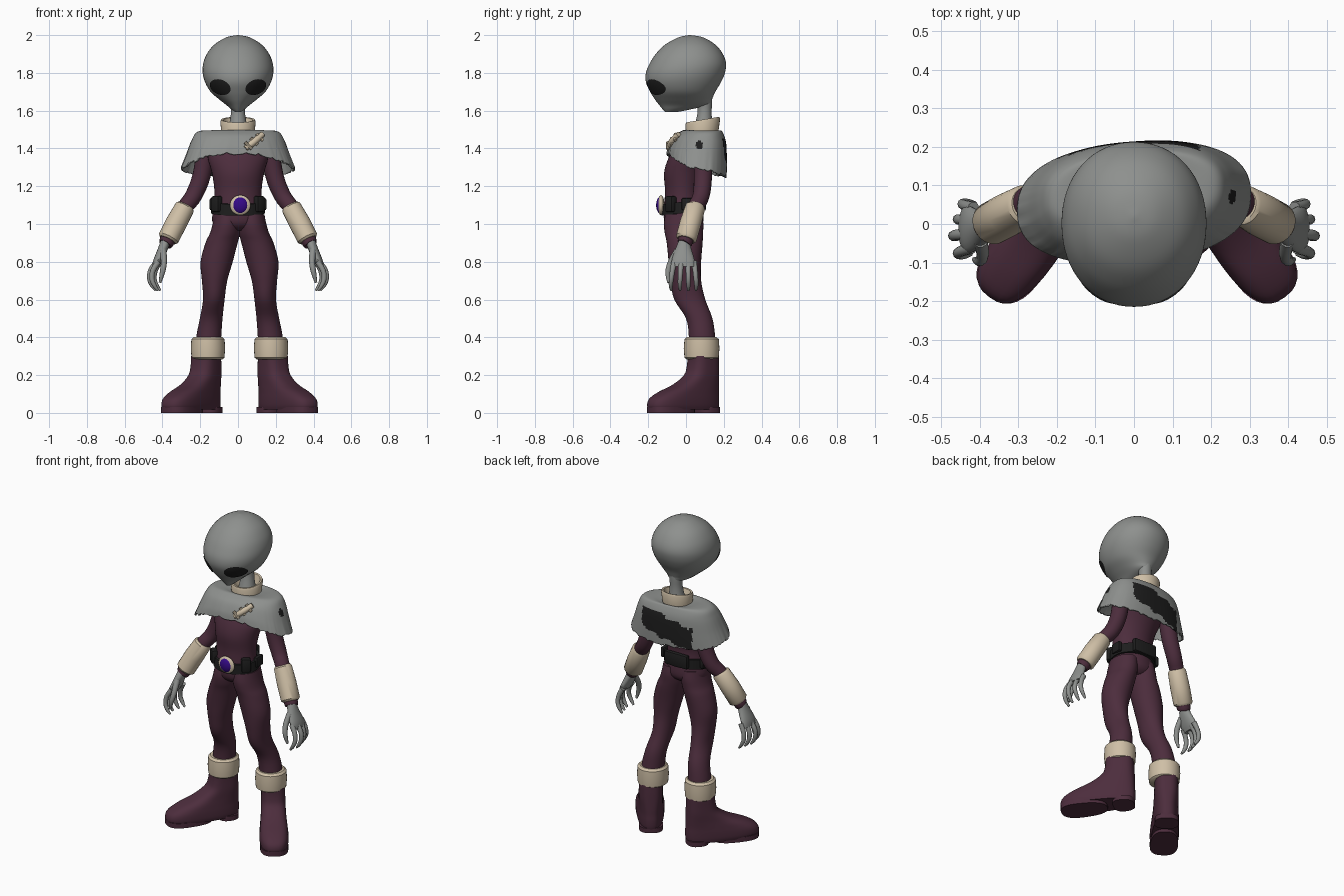
import bpy
import bmesh
import math
import random
from mathutils import Vector, Matrix
from mathutils.bvhtree import BVHTree

random.seed(4)
if "Cube" in bpy.data.objects:
    bpy.data.objects.remove(bpy.data.objects["Cube"])


def material(name, *rgb):
    mat = bpy.data.materials.new(name)
    mat.use_nodes = True
    mat.diffuse_color = (*rgb, 1)
    mat.node_tree.nodes["Principled BSDF"].inputs["Base Color"].default_value = (*rgb, 1)
    return mat


grey = material("grey skin and cloth", .27, .28, .27)
maroon = material("maroon suit", .073, .026, .046)
cream = material("cream trim", .62, .52, .38)
black = material("black leather", .013, .013, .013)
purple = material("purple gem", .036, .003, .25)


def finish(name, bm, mat, mirror=False, angle=40):
    """Turn a bmesh into a smooth shaded object, optionally mirrored across x."""
    bmesh.ops.recalc_face_normals(bm, faces=bm.faces)
    mesh = bpy.data.meshes.new(name)
    bm.to_mesh(mesh)
    bm.free()
    mesh.materials.append(mat)
    obj = bpy.data.objects.new(name, mesh)
    bpy.context.collection.objects.link(obj)
    bpy.ops.object.select_all(action='DESELECT')
    obj.select_set(True)
    bpy.context.view_layer.objects.active = obj
    bpy.ops.object.shade_smooth_by_angle(angle=math.radians(angle))
    if mirror:
        obj.modifiers.new("Mirror", 'MIRROR').use_mirror_merge = False
    return obj


def spline(keys, steps):
    """Catmull-Rom interpolation through rows of numbers."""
    rows = [Vector(k) for k in keys]
    out = []
    for i in range(len(rows) - 1):
        a, b, c, d = rows[max(i - 1, 0)], rows[i], rows[i + 1], rows[min(i + 2, len(rows) - 1)]
        for j in range(steps):
            t = j / steps
            out.append(b + (c - a) * t / 2 + (a * 2 - b * 5 + c * 4 - d) * t * t / 2
                       + (b * 3 - a - c * 3 + d) * t ** 3 / 2)
    return out + [rows[-1]]


def skin(rings, caps=True):
    """Bridge successive closed rings of points."""
    bm = bmesh.new()
    loops = [[bm.verts.new(p) for p in ring] for ring in rings]
    n = len(loops[0])
    for a, b in zip(loops, loops[1:]):
        for i in range(n):
            k = (i + 1) % n
            bm.faces.new((a[i], a[k], b[k], b[i]))
    if caps:
        bm.faces.new(loops[0])
        bm.faces.new(loops[-1])
    return bm


def oval(cx, rx, front, back, seg, power):
    """Points of a superellipse in plan, as (x, y, angle)."""
    cy, ry = (front + back) / 2, (back - front) / 2
    for i in range(seg):
        a = math.tau * i / seg
        c, s = math.cos(a), math.sin(a)
        yield (cx + rx * math.copysign(abs(c) ** (2 / power), c),
               cy + ry * math.copysign(abs(s) ** (2 / power), s), a)


def loft(name, keys, mat, steps=4, seg=32, power=2, tilt=0, taper=0, turn=Matrix(), mirror=False):
    """Stack horizontal ovals: rows of z, centre x, half width, front y, back y."""
    rings = []
    for z, cx, rx, front, back in spline(keys, steps):
        rings.append([turn @ Vector((x * (1 - taper * (y + .2)), y, z + tilt * (y - .085)))
                      for x, y, a in oval(cx, rx, front, back, seg, power)])
    return finish(name, skin(rings), mat, mirror)


def tube(name, keys, mat, steps=4, seg=16, mirror=False):
    """Sweep a circle along a path: rows of x, y, z, radius."""
    rows = spline(keys, steps)
    rings = []
    for i, row in enumerate(rows):
        along = (rows[min(i + 1, len(rows) - 1)].to_3d() - rows[max(i - 1, 0)].to_3d()).normalized()
        side = along.cross(Vector((0, 1, 0))).normalized()
        up = side.cross(along)
        rings.append([row.to_3d() + (side * math.cos(a) + up * math.sin(a)) * row[3]
                      for a in (math.tau * k / seg for k in range(seg))])
    return finish(name, skin(rings), mat, mirror)


def ball(name, centre, size, mat):
    bm = bmesh.new()
    bmesh.ops.create_uvsphere(bm, u_segments=32, v_segments=16, radius=1,
                              matrix=Matrix.LocRotScale(Vector(centre), None, Vector(size)))
    return finish(name, bm, mat)


def box(name, centre, size, angle, mat, mirror=False):
    bm = bmesh.new()
    bmesh.ops.create_cube(bm, size=1, matrix=Matrix.Translation(centre)
                          @ Matrix.Rotation(angle, 4, 'Z') @ Matrix.Diagonal((*size, 1)))
    bmesh.ops.bevel(bm, geom=bm.edges[:], offset=.01, segments=2, affect='EDGES', profile=.5)
    return finish(name, bm, mat, mirror)


# Head and neck
head = loft("head", [(2, 0, .004, .015, .025), (1.988, 0, .062, -.04, .09), (1.95, 0, .125, -.11, .155),
                     (1.9, 0, .165, -.16, .195), (1.85, 0, .184, -.192, .212), (1.8, 0, .187, -.212, .206),
                     (1.75, 0, .174, -.212, .185), (1.7, 0, .145, -.19, .155), (1.66, 0, .1, -.165, .138),
                     (1.63, 0, .062, -.142, .125), (1.608, 0, .036, -.124, .03),
                     (1.592, 0, .014, -.11, -.05)], grey, steps=5, seg=64, power=2.1)
tube("neck", [(0, .09, 1.7, .05), (0, .098, 1.64, .04), (0, .098, 1.58, .038), (0, .09, 1.48, .055)], grey, seg=24)

# Eyes: thin slanted plates wrapped onto the face
tree = BVHTree.FromPolygons([v.co for v in head.data.vertices], [p.vertices for p in head.data.polygons])
slant = Matrix.Rotation(math.radians(22), 2)
rings = []
for step in range(1, 11):
    ring = []
    for i in range(40):
        a = math.tau * i / 40
        u, v = slant @ Vector((.056 * math.cos(a), .038 * math.sin(a))) * (step / 10)
        spot, normal = tree.ray_cast(Vector((.092 + u, -1, 1.726 + v)), Vector((0, 1, 0)))[:2]
        ring.append(spot + normal * .004)
    rings.append(ring)
finish("eyes", skin(rings), black, mirror=True)

# Collar
loft("collar", [(1.465, 0, .086, .002, .17), (1.54, 0, .094, -.004, .181), (1.552, 0, .089, .001, .176),
                (1.55, 0, .078, .012, .166), (1.5, 0, .06, .03, .15)], cream, steps=1, tilt=.17)

# Cape: a draped shell with a ragged hem and a dark worn patch across the back
SEG = 128
ragged = [random.uniform(-.007, .007) for _ in range(SEG)]
rings = []
for rx, front, back, drop in spline([(.08, .005, .165, .05), (.15, -.005, .18, .02), (.215, -.022, .192, .06),
                                     (.246, -.062, .21, .28), (.277, -.09, .214, .68),
                                     (.303, -.1, .212, 1)], 7):
    ring = []
    for i, (x, y, a) in enumerate(oval(0, rx, front, back, SEG, 2.4)):
        s = math.sin(a)
        hem = 1.295 + (.08 * s * s if s < 0 else -.045 * s) + ragged[i] * drop
        ring.append((x, y + .07 * x, 1.5 - drop * (1.5 - hem)))
    rings.append(ring)
cape = finish("cape", skin(rings, caps=False), grey, angle=60)
cape.data.materials.append(black)
for face in cape.data.polygons:
    x, y, z = face.center
    patch = y > .15 and -.17 < x < .17 and z < 1.455 and abs(z - 1.362 - .3 * x) < .07 + .008 * math.sin(x * 60)
    hole = x > 0 and math.hypot(y - .07, z - 1.42) < .021
    face.material_index = int(patch or hole)
shell = cape.modifiers.new("Thickness", 'SOLIDIFY')
shell.thickness = .01

# Lacing on the front of the cape
tube("lacing", [(.04, -.092, 1.4, .014), (.085, -.075, 1.435, .018), (.13, -.038, 1.475, .015)], cream)
for i in range(3):
    x, y, z = .055 + .03 * i, -.096 + .02 * i, 1.415 + .022 * i
    tube(f"lace_tie_{i + 1}", [(x - .018, y, z + .018, .009), (x + .018, y, z - .018, .009)], cream, seg=8)

# Torso
loft("torso", [(.965, 0, .07, -.07, .055), (.985, 0, .115, -.1, .08), (1.02, 0, .137, -.117, .092),
               (1.1, 0, .128, -.115, .085), (1.18, 0, .125, -.111, .08), (1.27, 0, .138, -.116, .105),
               (1.35, 0, .16, -.092, .14), (1.42, 0, .155, -.045, .16), (1.465, 0, .1, .01, .15),
               (1.48, 0, .05, .04, .13)], maroon, seg=40)

# Belt, pouches and buckle
loft("belt", [(1.07, 0, .13, -.12, .09), (1.07, 0, .143, -.131, .102), (1.13, 0, .141, -.129, .102),
              (1.13, 0, .12, -.11, .08)], black, steps=1, seg=40, tilt=.12)
box("front_pouches", (.112, -.08, 1.105), (.055, .04, .085), .75, black, True)
box("side_pouches", (.138, .01, 1.105), (.026, .07, .065), 0, black, True)
box("back_pouch", (0, .092, 1.115), (.16, .03, .085), 0, black)
ball("buckle_rim", (.012, -.132, 1.1), (.055, .018, .053), cream)
ball("buckle_gem", (.012, -.136, 1.1), (.041, .022, .044), purple)

# Legs with cuffs
lower = [loft("legs", [(1.05, .062, .07, -.11, .085), (1, .067, .075, -.117, .092), (.95, .077, .08, -.112, .09),
                       (.9, .095, .085, -.102, .088), (.8, .121, .085, -.092, .08), (.7, .132, .067, -.082, .08),
                       (.6, .136, .057, -.062, .102), (.5, .15, .06, 0, .14), (.4, .163, .066, .015, .155),
                       (.29, .17, .066, .01, .165)], maroon, mirror=True)]
lower.append(loft("boot_cuffs", [(.283, .167, .076, .005, .16), (.292, .167, .087, -.008, .173),
                                 (.34, .167, .091, -.012, .177), (.39, .167, .088, -.008, .174),
                                 (.402, .167, .076, .005, .16)], cream, steps=1, mirror=True))

# Boots turned outwards, wider at the toe, with separate sole and heel blocks
turn = Matrix.Translation((.175, .092, 0)) @ Matrix.Rotation(math.radians(36.5), 4, 'Z')
lower.append(loft("boots", [(.018, 0, .08, -.342, .085), (.04, 0, .085, -.35, .089), (.075, 0, .085, -.336, .09),
                            (.11, 0, .082, -.278, .088), (.15, 0, .079, -.18, .087), (.2, 0, .079, -.105, .085),
                            (.25, 0, .078, -.085, .083), (.3, 0, .078, -.08, .08)],
                  maroon, seg=40, power=2.7, taper=.6, turn=turn, mirror=True))
for name, front, back in (("boot_soles", -.348, -.075), ("boot_heels", -.04, .086)):
    lower.append(loft(name, [(0, 0, .08, front, back), (.03, 0, .08, front, back)], maroon,
                      steps=1, power=2.6, taper=.6, turn=turn, mirror=True))
for part in lower:
    part.location.x = .008

# Arms with forearm guards
tube("arms", [(.165, .09, 1.43, .05), (.192, .09, 1.26, .048), (.235, .08, 1.15, .045),
              (.285, .048, 1.08, .042), (.37, 0, .92, .041), (.385, -.01, .893, .036)], maroon, seg=20, mirror=True)
tube("forearm_guards", [(.277, .051, 1.098, .044), (.282, .049, 1.088, .053), (.327, .024, 1.005, .057),
                        (.368, .002, .925, .056), (.373, -.001, .915, .046)], cream, steps=1, seg=24, mirror=True)

# Hands: flat palms, curled fingers and thumbs
loft("palms", [(.92, .382, .025, -.035, .018), (.87, .397, .027, -.055, .028), (.81, .423, .025, -.075, .045),
               (.775, .438, .017, -.07, .045)], grey, seg=20, mirror=True)
for i, y in enumerate((-.062, -.025, .01, .042)):
    dx = -.012 * abs(i - 1)
    tube(f"fingers_{i + 1}", [(.428 + dx / 2, y, .8, .016), (.462 + dx, y * 1.15, .755, .014),
                              (.468 + dx, y * 1.25, .71, .013), (.455 + dx, y * 1.3, .675, .011),
                              (.435 + dx, y * 1.25, .648, .006)], grey, steps=3, seg=10, mirror=True)
tube("thumbs", [(.397, -.045, .86, .018), (.392, -.08, .8, .016), (.4, -.096, .745, .014),
                (.413, -.092, .69, .007)], grey, steps=3, seg=10, mirror=True)
